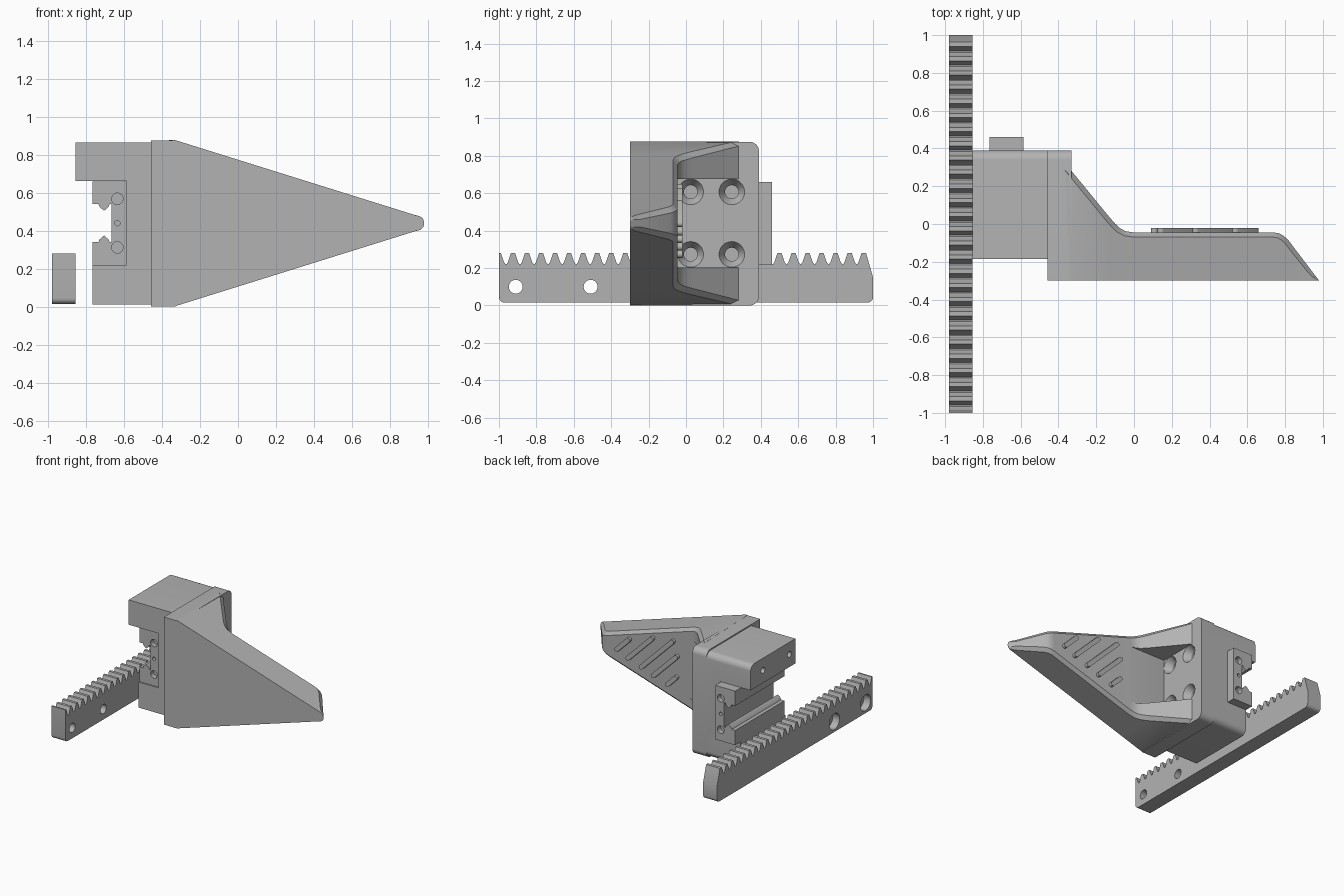
import bpy, bmesh, math
from mathutils import Vector, Matrix

if "Cube" in bpy.data.objects:
    bpy.data.objects.remove(bpy.data.objects["Cube"], do_unlink=True)

GREY = (0.45, 0.45, 0.45, 1)
mat = bpy.data.materials.new("plain grey")
mat.use_nodes = True
mat.diffuse_color = GREY
mat.node_tree.nodes["Principled BSDF"].inputs["Base Color"].default_value = GREY
MID = 0.44  # height of the symmetry plane


def finish(name, bm):
    bmesh.ops.remove_doubles(bm, verts=bm.verts, dist=1e-5)
    bmesh.ops.recalc_face_normals(bm, faces=bm.faces)
    me = bpy.data.meshes.new(name)
    bm.to_mesh(me)
    bm.free()
    me.materials.append(mat)
    ob = bpy.data.objects.new(name, me)
    bpy.context.scene.collection.objects.link(ob)
    return ob


def prism(name, pts, axis, a, b):
    """Extrude a profile along x (points are y, z) or along y (points are x, z)."""
    bm = bmesh.new()
    place = (lambda p, t: (t, p[0], p[1])) if axis == 'x' else (lambda p, t: (p[0], t, p[1]))
    ends = [[bm.verts.new(place(p, t)) for p in pts] for t in (a, b)]
    n = len(pts)
    bm.faces.new(ends[0])
    bm.faces.new(ends[1][::-1])
    for i in range(n):
        j = (i + 1) % n
        bm.faces.new((ends[0][i], ends[0][j], ends[1][j], ends[1][i]))
    return finish(name, bm)


def box(name, x, y, z):
    return prism(name, [(x[0], z[0]), (x[1], z[0]), (x[1], z[1]), (x[0], z[1])], 'y', *y)


def rod(name, axis, start, length, r1, r2=None):
    """Round cutter starting at a point and running along an axis."""
    bm = bmesh.new()
    d = Vector((1, 0, 0)) if axis == 'x' else Vector((0, 1, 0))
    rot = d.to_track_quat('Z', 'Y').to_matrix().to_4x4()
    m = Matrix.Translation(Vector(start) + d * length / 2) @ rot
    bmesh.ops.create_cone(bm, cap_ends=True, segments=32, radius1=r1,
                          radius2=r1 if r2 is None else r2, depth=length, matrix=m)
    return finish(name, bm)


def cut(ob, cutters):
    for c in cutters:
        mod = ob.modifiers.new("cut", 'BOOLEAN')
        mod.operation, mod.solver, mod.object = 'DIFFERENCE', 'EXACT', c
        bpy.context.view_layer.update()
        dg = bpy.context.evaluated_depsgraph_get()
        me = bpy.data.meshes.new_from_object(ob.evaluated_get(dg))
        ob.modifiers.clear()
        ob.data = me
        bpy.data.objects.remove(c, do_unlink=True)


def arc(cx, cy, r, a0, a1, n=8):
    return [(cx + r * math.cos(math.radians(a0 + (a1 - a0) * i / n)),
             cy + r * math.sin(math.radians(a0 + (a1 - a0) * i / n))) for i in range(n + 1)]


def rounded_back(y0, y1, z0, z1, r=0.05):
    return [(y0, z1), (y0, z0)] + arc(y1 - r, z0 + r, r, -90, 0) + arc(y1 - r, z1 - r, r, 0, 90)


# Toothed rack with two counterbored holes
PITCH = 0.075
rack_pts = arc(-0.97, 0.045, 0.03, 180, 270, 5) + arc(0.97, 0.045, 0.03, 270, 360, 5)
rack_pts += [(1, 0.15), (0.963, 0.28)]
for k in range(26):
    p = 0.95 - k * PITCH
    if k:
        rack_pts.append((p + 0.011, 0.28))
    rack_pts += [(p - 0.011, 0.28), (p - 0.027, 0.232), (p - 0.034, 0.222),
                 (p - 0.041, 0.222), (p - 0.048, 0.232)]
rack_pts += [(-0.989, 0.28), (-1, 0.28)]
rack = prism("toothed_rack", rack_pts, 'x', -0.98, -0.855)
for y in (-0.91, -0.51):
    cut(rack, [rod("c", 'x', (-1.1, y, 0.1), 0.4, 0.037),
               rod("c", 'x', (-1.1, y, 0.1), 0.18, 0.065)])

# Mounting block, a C shape open to the side
block = prism("mounting_block", rounded_back(-0.185, 0.39, 0.012, 0.865), 'x', -0.855, -0.45)
cut(block, [box("c", (-1, -0.586), (-1, 1), (0.22, 0.663)),
            box("c", (-1, -0.765), (-1, 1), (-0.1, 0.5))])
cut(block, [rod("c", 'x', (-0.95, y, 0.765), 0.25, 0.024) for y in (0.23, -0.11)])

# Slotted rail insert, mirrored about its middle
half = [(-0.586, -0.22), (-0.765, -0.22), (-0.765, -0.1), (-0.735, -0.1), (-0.728, -0.085),
        (-0.705, -0.065), (-0.682, -0.085), (-0.675, -0.1), (-0.665, -0.1)]
insert_pts = [(x, MID + z) for x, z in half] + [(x, MID - z) for x, z in reversed(half)]
insert = prism("rail_insert", insert_pts, 'y', -0.175, 0.46)
for start in (-0.225, 0.42):
    cut(insert, [rod("c", 'y', (-0.635, start, MID + dz), 0.09, r)
                 for dz, r in ((-0.128, 0.03), (0, 0.014), (0.128, 0.03))])

# Back plate of the finger with four countersunk screw holes
plate = prism("finger_base", rounded_back(-0.30, 0.39, 0, 0.875), 'x', -0.458, -0.33)
for y in (0.025, 0.245):
    for dz in (-0.167, 0.167):
        z = MID + dz
        cut(plate, [rod("c", 'x', (-0.40, y, z), 0.10, 0.025, 0.087),
                    rod("c", 'x', (-0.44, y, z), 0.15, 0.036)])


# Finger wedge, lofted along its back profile with chamfered edges
def half_width(x):
    if x > 0.94:
        return math.sqrt(max(0.0, 0.0016 - (x - 0.94) ** 2))
    return min(0.437, 0.04 + (0.94 - x) * 0.3125)


back = [(-0.345, 0.298), (-0.33, 0.28), (-0.13, 0.036), (-0.10, 0.002), (-0.075, -0.022),
        (-0.045, -0.038), (0, -0.045), (0.74, -0.045), (0.77, -0.05), (0.795, -0.065),
        (0.815, -0.083)]
back += [(x, -0.083 - (x - 0.815) * 1.315) for x in (0.94, 0.955, 0.967, 0.975, 0.9795)]
bm = bmesh.new()
rings = []
for i, (x, y) in enumerate(back):
    a, b = back[max(i - 1, 0)], back[min(i + 1, len(back) - 1)]
    t = Vector((b[0] - a[0], b[1] - a[1])).normalized()
    h = half_width(x)
    c = min(0.025, h * 0.5, (y + 0.3) * 0.5)
    sx, sy = x + t.y * c, y - t.x * c
    right_side = [(x, -0.30, -h), (sx, sy, -half_width(sx)), (x, y, c - h)]
    ring = right_side + [(px, py, -pz) for px, py, pz in reversed(right_side)]
    rings.append([bm.verts.new((px, py, MID + pz)) for px, py, pz in ring])
for r, s in zip(rings, rings[1:]):
    for i in range(6):
        j = (i + 1) % 6
        bm.faces.new((r[i], r[j], s[j], s[i]))
bm.faces.new(rings[0])
bm.faces.new(rings[-1][::-1])
wedge = finish("finger_wedge", bm)
cut(wedge, [box("c", (-0.40, 0.1), (-0.0445, 0.6), (0.203, 0.677))])

# Diagonal grip bars on the inner face of the finger
bars = [(0.66, 0.42, 0.14), (0.56, 0.375, 0.25), (0.44, 0.335, 0.315),
        (0.33, 0.295, 0.24), (0.205, 0.255, 0.11)]
for n, (x, z, run) in enumerate(bars):
    r = 0.018
    x0, x1, z0, z1 = x - r, x - run + r, z + r, z + run - r
    pts = arc(x0, z0, r, 225, 405) + arc(x1, z1, r, 45, 225)
    prism("grip_bar_%d" % (n + 1), pts, 'y', -0.06, -0.02)

# Smooth shading on curved parts only
bpy.ops.object.select_all(action='DESELECT')
for ob in bpy.context.scene.objects:
    if ob.type == 'MESH':
        ob.select_set(True)
        bpy.context.view_layer.objects.active = ob
bpy.ops.object.shade_smooth_by_angle(angle=math.radians(25))
